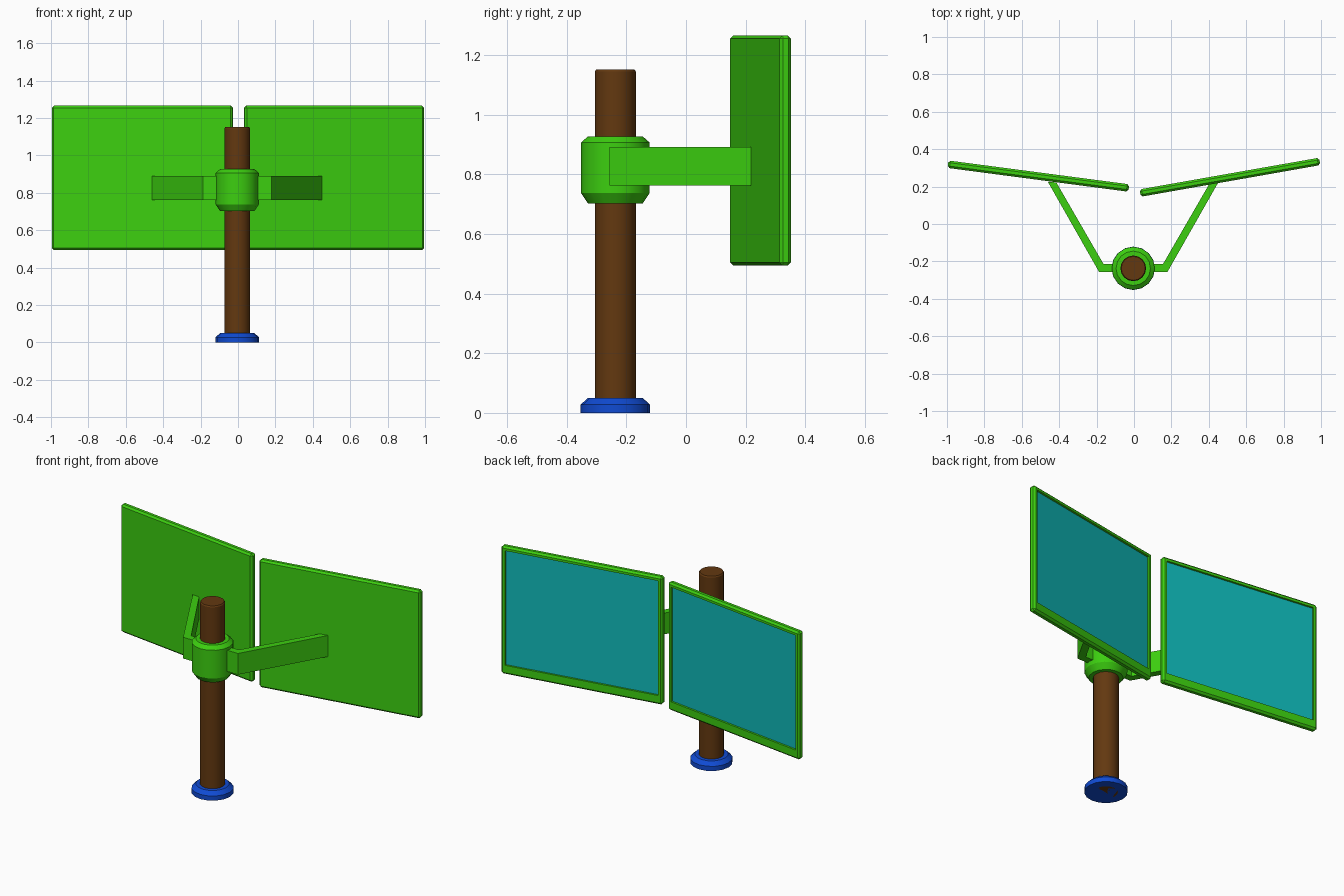
import bpy, bmesh, math
from mathutils import Matrix

if "Cube" in bpy.data.objects:
    bpy.data.objects.remove(bpy.data.objects["Cube"])

CX, CY = -0.004, -0.237  # pole axis


def material(name, rgb):
    m = bpy.data.materials.new(name)
    m.diffuse_color = (*rgb, 1)
    m.use_nodes = True
    m.node_tree.nodes["Principled BSDF"].inputs["Base Color"].default_value = m.diffuse_color
    return m


GREEN = material("green", (0.045, 0.62, 0.005))
BROWN = material("brown", (0.125, 0.04, 0.005))
BLUE = material("blue", (0.005, 0.07, 0.65))
CYAN = material("cyan", (0.005, 0.5, 0.5))


def finish(bm, name, mats, smooth=False):
    bmesh.ops.recalc_face_normals(bm, faces=bm.faces)
    me = bpy.data.meshes.new(name)
    bm.to_mesh(me)
    bm.free()
    ob = bpy.data.objects.new(name, me)
    bpy.context.collection.objects.link(ob)
    for m in mats:
        me.materials.append(m)
    if smooth:
        bpy.ops.object.select_all(action='DESELECT')
        ob.select_set(True)
        bpy.context.view_layer.objects.active = ob
        bpy.ops.object.shade_smooth_by_angle(angle=math.radians(30))
    return ob


def lathe(name, profile, mat, sides=16, closed=False):
    """Turn an (r, z) profile about the pole axis; cap the ends unless it is a closed ring."""
    bm = bmesh.new()
    rings = [[bm.verts.new((CX + r * math.cos(2 * math.pi * i / sides),
                            CY + r * math.sin(2 * math.pi * i / sides), z))
              for i in range(sides)] for r, z in profile]
    pairs = list(zip(rings, rings[1:])) + ([(rings[-1], rings[0])] if closed else [])
    for a, b in pairs:
        for i in range(sides):
            j = (i + 1) % sides
            bm.faces.new((a[i], a[j], b[j], b[i]))
    if not closed:
        bm.faces.new(rings[0])
        bm.faces.new(rings[-1])
    finish(bm, name, [mat], smooth=True)


def arm(name, side):
    """Bent flat bracket from the collar to the panel back."""
    outline = [(0.08, -0.256), (0.183, -0.256), (0.457, 0.226),
               (0.411, 0.222), (0.159, -0.214), (0.08, -0.214)]
    bm = bmesh.new()
    f = bm.faces.new([bm.verts.new((CX + side * x, y, 0.763)) for x, y in outline])
    ext = bmesh.ops.extrude_face_region(bm, geom=[f])["geom"]
    bmesh.ops.translate(bm, vec=(0, 0, 0.128),
                        verts=[v for v in ext if isinstance(v, bmesh.types.BMVert)])
    finish(bm, name, [GREEN])


def panel(name, x, y, degrees):
    """Bevelled slab with a recessed screen on its +y side."""
    L, T, H = 0.975, 0.04, 0.772
    bm = bmesh.new()
    bmesh.ops.create_cube(bm, size=1, matrix=Matrix.Diagonal((L, T, H, 1)))
    bmesh.ops.bevel(bm, geom=bm.edges[:], offset=0.011, segments=1,
                    affect='EDGES', profile=0.5)
    bmesh.ops.recalc_face_normals(bm, faces=bm.faces)
    face = max(bm.faces, key=lambda f: f.calc_center_median().y)
    # inset the screen border, then push it in
    bmesh.ops.inset_region(bm, faces=[face], thickness=0.02)
    for v in face.verts:
        if v.co.z < 0:
            v.co.z += 0.03
    ext = bmesh.ops.extrude_discrete_faces(bm, faces=[face])["faces"][0]
    bmesh.ops.translate(bm, verts=ext.verts, vec=(0, -0.012, 0))
    ext.material_index = 1
    ob = finish(bm, name, [GREEN, CYAN])
    ob.location = (x, y, 0.88)
    ob.rotation_euler.z = math.radians(degrees)


# post, foot and clamp collar
lathe("pole", [(0.064, 0), (0.0686, 0.005), (0.0686, 1.145), (0.064, 1.152)], BROWN)
lathe("base_foot", [(0.116, 0), (0.116, 0.028), (0.092, 0.05)], BLUE)
lathe("collar", [(0.066, 0.703), (0.092, 0.703), (0.115, 0.737),
                 (0.115, 0.907), (0.092, 0.927), (0.066, 0.927)], GREEN, closed=True)

# brackets and angled screens
arm("right_arm", 1)
arm("left_arm", -1)
panel("right_screen", 0.513, 0.25, 10)
panel("left_screen", -0.511, 0.256, -7.5)
